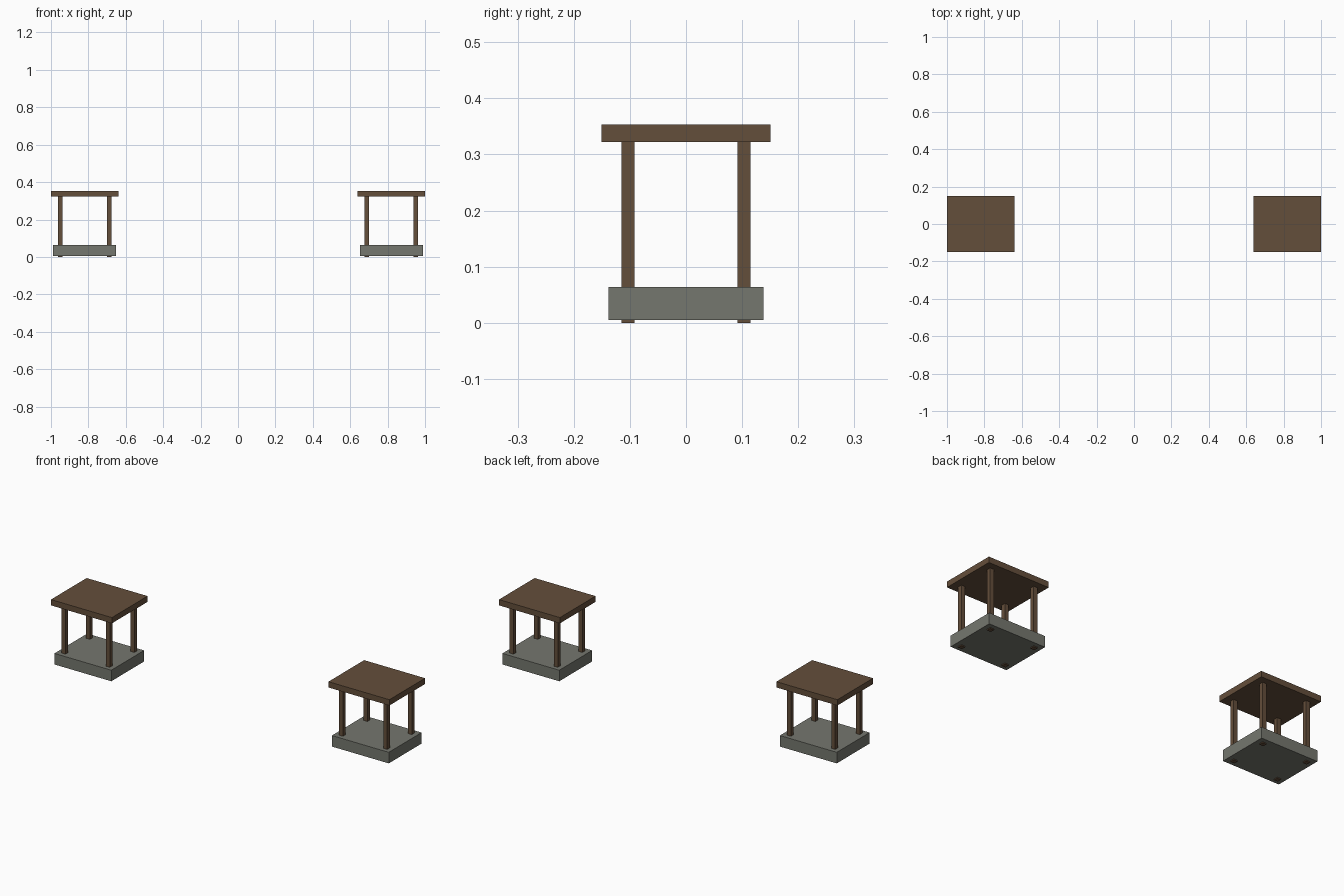
import bpy

if "Cube" in bpy.data.objects:
    bpy.data.objects.remove(bpy.data.objects["Cube"])


def make_material(name, rgb):
    m = bpy.data.materials.new(name)
    m.diffuse_color = (*rgb, 1.0)
    m.use_nodes = True
    m.node_tree.nodes["Principled BSDF"].inputs["Base Color"].default_value = m.diffuse_color
    return m


wood = make_material("brown wood", (0.127, 0.077, 0.043))
stone = make_material("grey stone", (0.178, 0.184, 0.156))


def box(name, centre, size, material):
    bpy.ops.mesh.primitive_cube_add(size=1, location=centre)
    ob = bpy.context.object
    ob.name = name
    ob.scale = size
    bpy.ops.object.transform_apply(location=False, rotation=False, scale=True)
    ob.data.materials.append(material)
    return ob


# Two identical shelters, left and right
for side, cx in (("left", -0.82), ("right", 0.82)):
    # Stone base, slightly above the post feet
    box(side + "_base", (cx, 0, 0.0345), (0.336, 0.277, 0.059), stone)
    # Flat overhanging roof
    box(side + "_roof", (cx, 0, 0.3375), (0.36, 0.301, 0.031), wood)
    # Four corner posts running through the base to the ground
    for sx, px in (("left", -0.131), ("right", 0.131)):
        for sy, py in (("front", -0.1035), ("back", 0.1035)):
            box(f"{side}_{sy}_{sx}_post", (cx + px, py, 0.1625),
                (0.0235, 0.0235, 0.325), wood)
